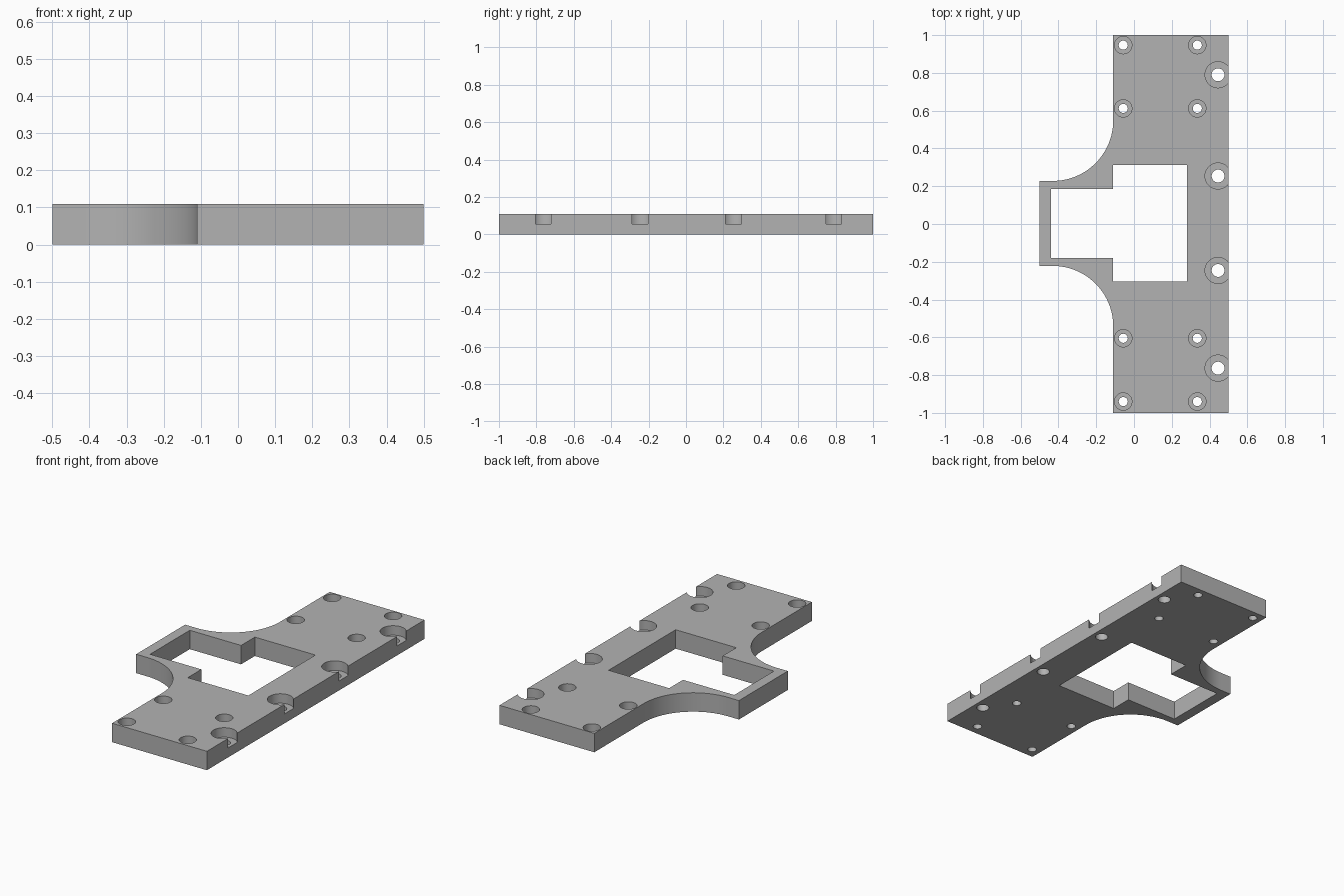
import bpy, bmesh, math

cube = bpy.data.objects.get("Cube")
if cube:
    bpy.data.objects.remove(cube, do_unlink=True)

THICK = 0.11
BORE_FLOOR = 0.055


def prism(bm, points, z0, z1):
    """Closed prism from a counter-clockwise outline."""
    face = bm.faces.new([bm.verts.new((x, y, z0)) for x, y in points])
    ext = bmesh.ops.extrude_face_region(bm, geom=[face], use_keep_orig=True)
    top = [v for v in ext["geom"] if isinstance(v, bmesh.types.BMVert)]
    bmesh.ops.translate(bm, verts=top, vec=(0, 0, z1 - z0))


def arc(cx, cy, r, a0, a1, n):
    angles = [math.radians(a0 + (a1 - a0) * i / n) for i in range(n + 1)]
    return [(cx + r * math.cos(a), cy + r * math.sin(a)) for a in angles]


def disc(x, y, r, n=48):
    return arc(x, y, r, 0, 360, n)[:-1]


def make_object(name, prisms):
    bm = bmesh.new()
    for points, z0, z1 in prisms:
        prism(bm, points, z0, z1)
    bmesh.ops.recalc_face_normals(bm, faces=bm.faces)
    mesh = bpy.data.meshes.new(name)
    bm.to_mesh(mesh)
    bm.free()
    obj = bpy.data.objects.new(name, mesh)
    bpy.context.collection.objects.link(obj)
    return obj


def cut(target, cutter):
    cutter.hide_render = True
    mod = target.modifiers.new("cut", "BOOLEAN")
    mod.operation = "DIFFERENCE"
    mod.solver = "EXACT"
    mod.object = cutter
    bpy.context.view_layer.objects.active = target
    bpy.ops.object.modifier_apply(modifier=mod.name)
    bpy.data.objects.remove(cutter, do_unlink=True)


# Plate outline: long rectangle with a side tab blended in by two concave arcs
R = 0.32
outline = [(-0.11, -1), (0.5, -1), (0.5, 1), (-0.11, 1)]
outline += arc(-0.11 - R, 0.228 + R, R, 0, -90, 32)
outline += [(-0.5, 0.228), (-0.5, -0.222)]
outline += arc(-0.11 - R, -0.222 - R, R, 90, 0, 32)
plate = make_object("mounting_plate", [(outline, 0, THICK)])

# Stepped window through the plate and the tab
window = [(-0.44, -0.18), (-0.11, -0.18), (-0.11, -0.305), (0.28, -0.305),
          (0.28, 0.312), (-0.11, 0.312), (-0.11, 0.185), (-0.44, 0.185)]

# Screw holes: (x, y, through radius, counterbore radius)
holes = [(x, y, 0.024, 0.046) for x in (-0.057, 0.335)
         for y in (-0.94, -0.605, 0.612, 0.947)]
holes += [(0.445, y, 0.034, 0.069) for y in (-0.763, -0.246, 0.254, 0.79)]

through = [(window, -0.1, 0.3)]
through += [(disc(x, y, r), -0.1, 0.3) for x, y, r, _ in holes]
bores = [(disc(x, y, r), BORE_FLOOR, 0.3) for x, y, _, r in holes]
cut(plate, make_object("bore_cutter", bores))
cut(plate, make_object("through_cutter", through))

# Single grey material
grey = bpy.data.materials.new("plain grey")
grey.use_nodes = True
colour = (0.45, 0.45, 0.45, 1)
grey.diffuse_color = colour
grey.node_tree.nodes["Principled BSDF"].inputs["Base Color"].default_value = colour
plate.data.materials.clear()
plate.data.materials.append(grey)

# Smooth curved walls, sharp edges kept
bpy.ops.object.select_all(action="DESELECT")
plate.select_set(True)
bpy.context.view_layer.objects.active = plate
bpy.ops.object.shade_smooth_by_angle(angle=math.radians(30))
